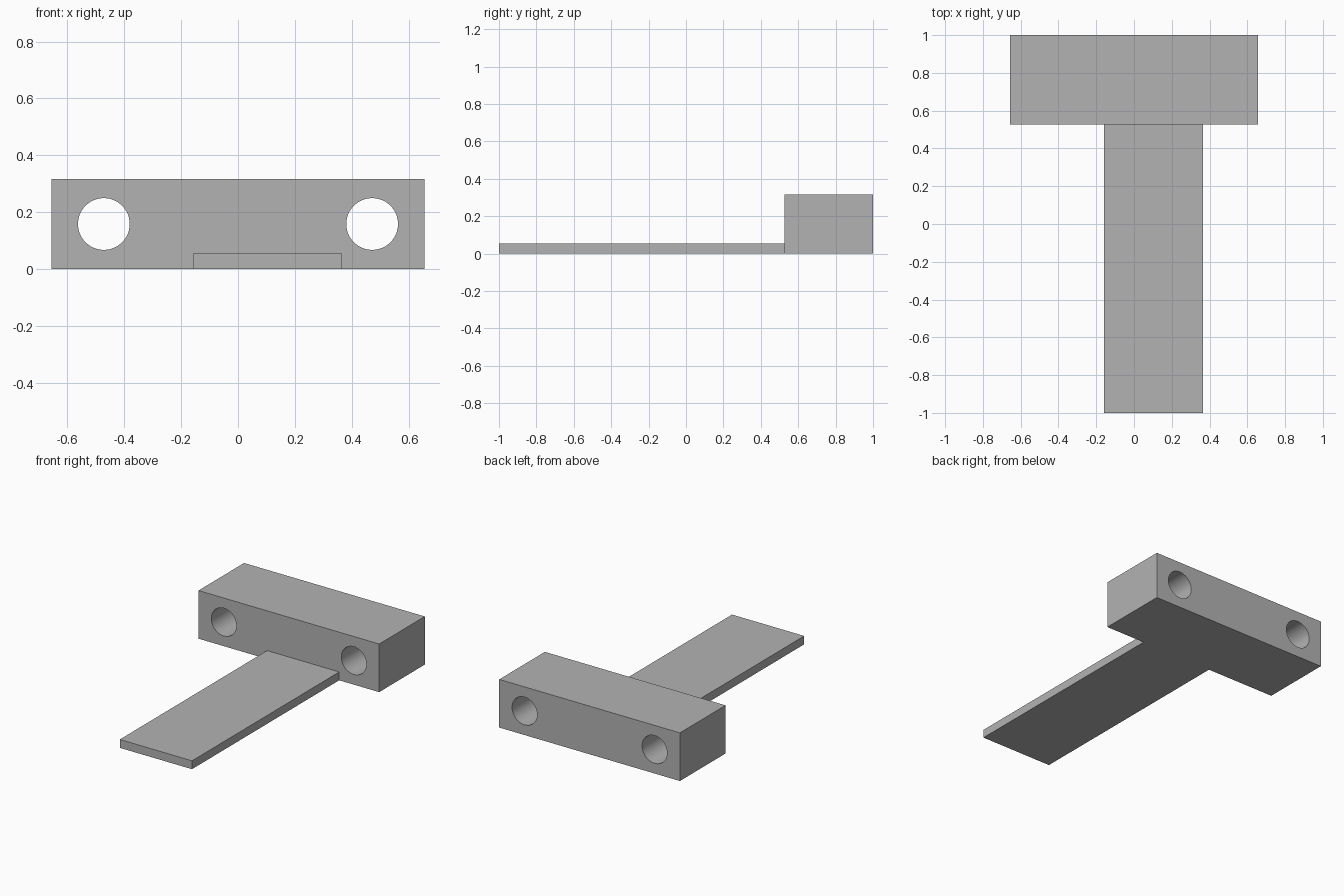
import bpy
from math import radians

cube = bpy.data.objects.get("Cube")
if cube:
    bpy.data.objects.remove(cube, do_unlink=True)

# Single grey material
grey = bpy.data.materials.new("plain grey")
grey.use_nodes = True
colour = (0.45, 0.45, 0.45, 1)
grey.diffuse_color = colour
grey.node_tree.nodes["Principled BSDF"].inputs["Base Color"].default_value = colour


def box(name, low, high):
    """Box between two opposite corners."""
    centre = [(a + b) / 2 for a, b in zip(low, high)]
    bpy.ops.mesh.primitive_cube_add(size=1, location=centre)
    obj = bpy.context.object
    obj.name = name
    obj.scale = [b - a for a, b in zip(low, high)]
    bpy.ops.object.transform_apply(location=False, rotation=False, scale=True)
    obj.data.materials.append(grey)
    return obj


def drill(target, x, y, z, radius):
    """Cut a round hole through the target along y."""
    bpy.ops.mesh.primitive_cylinder_add(
        vertices=64, radius=radius, depth=1, location=(x, y, z),
        rotation=(radians(90), 0, 0))
    cutter = bpy.context.object
    cutter.name = "hole_cutter"
    cutter.hide_render = True
    cutter.data.materials.append(grey)
    cut = target.modifiers.new("hole", "BOOLEAN")
    cut.operation = "DIFFERENCE"
    cut.solver = "EXACT"
    cut.object = cutter
    bpy.ops.object.select_all(action="DESELECT")
    target.select_set(True)
    bpy.context.view_layer.objects.active = target
    bpy.ops.object.modifier_apply(modifier=cut.name)
    bpy.data.objects.remove(cutter, do_unlink=True)


# Mounting block with a through hole near each end
block = box("mounting_block", (-0.656, 0.527, 0), (0.656, 1, 0.316))
for side in (-1, 1):
    drill(block, side * 0.472, 0.76, 0.158, 0.091)
bpy.ops.object.shade_smooth_by_angle(angle=radians(30))

# Thin off-centre tongue reaching forward from the block
box("tongue_plate", (-0.158, -1, 0), (0.366, 0.527, 0.055))
